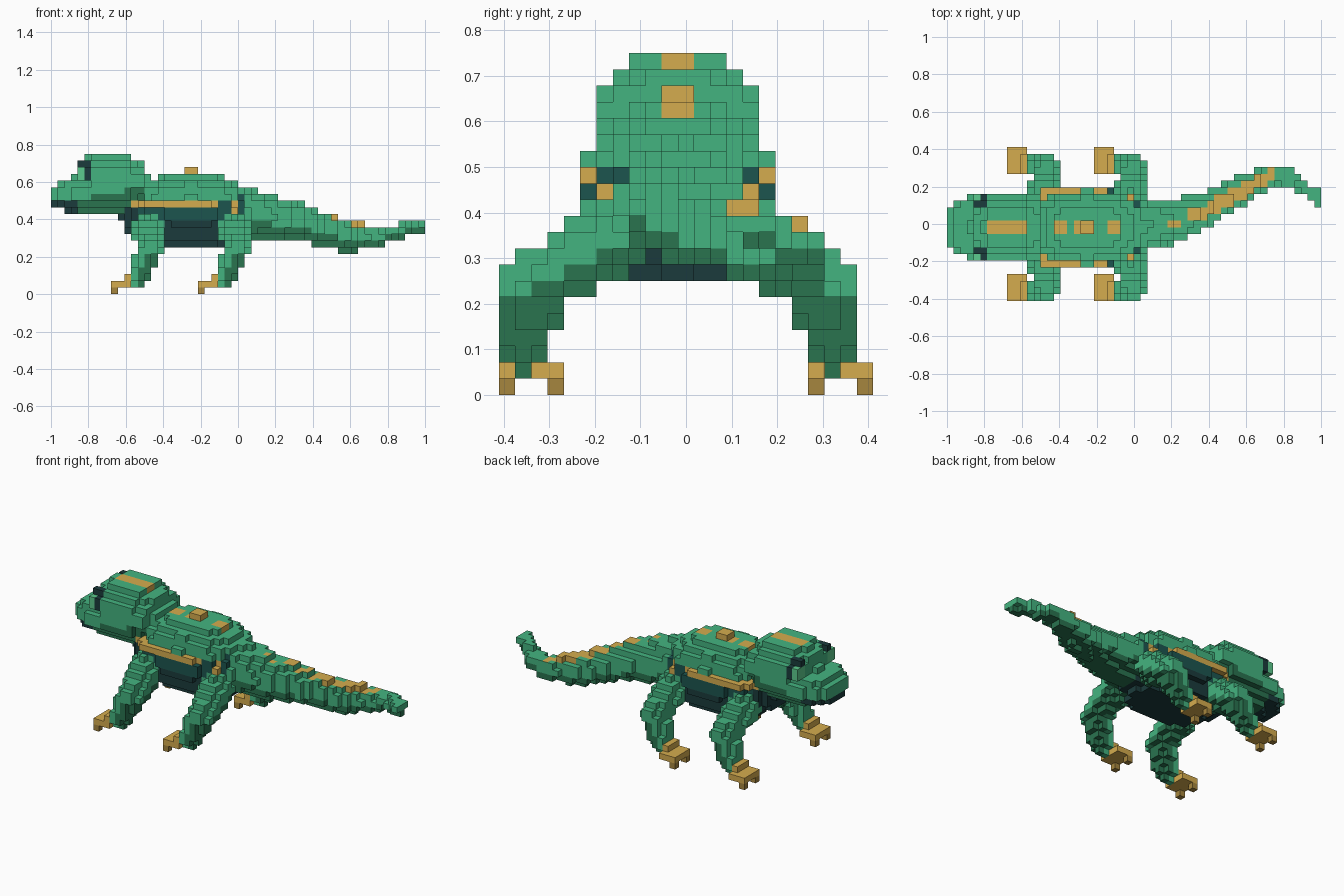
import bpy, bmesh
from mathutils import Vector

cube = bpy.data.objects.get("Cube")
if cube:
    bpy.data.objects.remove(cube)

V = 2 / 56            # block size
NX, NY, NZ = 56, 23, 21
MID = 11              # block line of the body's mirror plane


def linear(c):
    return tuple((v / 12.92 if v <= 0.04045 else ((v + 0.055) / 1.055) ** 2.4)
                 for v in (int(c[n:n + 2], 16) / 255 for n in (0, 2, 4))) + (1,)


# Palette
PALETTE = {"leaf_green": "44B480", "dark_green": "29734F", "gold": "D5AC4E",
           "dark_gold": "A6863E", "teal": "1C554F", "deep_teal": "1B3B3C",
           "bright_green": "5CCB8E"}
LEAF, DARK, GOLD, DARK_GOLD, TEAL, DEEP, BRIGHT = range(7)
mats = []
for name, code in PALETTE.items():
    m = bpy.data.materials.new(name)
    m.use_nodes = True
    m.diffuse_color = linear(code)
    m.node_tree.nodes["Principled BSDF"].inputs["Base Color"].default_value = linear(code)
    mats.append(m)

blocks = {}           # block index -> (part, colour); the first part to claim a block keeps it


def centre(i, j, k):
    return Vector((-1 + (i + .5) * V, (j + .5 - MID) * V, (k + .5) * V))


def claim(part, test):
    """Claim every free block whose centre gives a colour."""
    for i in range(NX):
        for j in range(NY):
            for k in range(NZ):
                if (i, j, k) not in blocks:
                    colour = test(centre(i, j, k))
                    if colour is not None:
                        blocks[i, j, k] = (part, colour)


def box(part, colour, xs, ys, zs):
    """Claim an inclusive range of blocks."""
    for i in range(xs[0], xs[1] + 1):
        for j in range(ys[0], ys[1] + 1):
            for k in range(zs[0], zs[1] + 1):
                blocks.setdefault((i, j, k), (part, colour))


def blob(part, c, r, rule, power=2.5):
    """Rounded mass."""
    def test(p):
        d = sum(abs((p[n] - c[n]) / r[n]) ** power for n in range(3))
        return rule(p) if d <= 1 else None
    claim(part, test)


def limb(part, points, rule):
    """Tapered chain through (x, y, z, radius) points."""
    def test(p):
        best = None
        for a, b in zip(points, points[1:]):
            pa, pb = Vector(a[:3]), Vector(b[:3])
            t = max(0, min(1, (p - pa).dot(pb - pa) / (pb - pa).length_squared))
            r = a[3] + (b[3] - a[3]) * t
            off = p - pa.lerp(pb, t)
            if off.length <= r and (best is None or off.length / r < best[0]):
                best = (off.length / r, off, r)
        return rule(p, best[1], best[2]) if best else None
    claim(part, test)


# Eyes with dark surrounds
for side in ("left", "right"):
    def flip(a, b):
        return (a, b) if side == "left" else (21 - b, 21 - a)
    box(side + "_eye", BRIGHT, (4, 4), flip(14, 15), (17, 18))
    box(side + "_eye_socket", DEEP, (4, 5), flip(14, 14), (19, 19))
    box(side + "_eye_socket", DEEP, (5, 5), flip(14, 15), (17, 18))

# Gold crest, back studs and tail ridge
box("head_crest", GOLD, (6, 11), (10, 11), (20, 20))
box("back_stud", GOLD, (20, 21), (10, 11), (18, 18))
for first, last in ((16, 17), (19, 21), (24, 25)):
    box("back_stud", GOLD, (first, last), (10, 11), (17, 17))
box("tail_ridge", GOLD, (42, 42), (14, 15), (11, 11))
for i in range(42, 47):
    j = 15 + (i - 42) // 2
    box("tail_ridge", GOLD, (i, i), (j, j + 1), (10, 10))


# Feet and legs
def leg_colour(p, o, r):
    if p.z < .4 - .5 * abs(p.y) and (o.x > -.005 or o.z < -.045):
        return DARK
    return LEAF


for end, i in (("front", 9), ("back", 22)):
    for side, j in (("right", 0), ("left", 19)):
        foot = f"{end}_{side}_foot"
        box(foot, GOLD, (i, i + 2), (j, j + 3), (1, 1))
        box(foot, GOLD, (i + 2, i + 2), (j, j + 2), (2, 2))
        for toe in (j, j + 3):
            box(foot, DARK_GOLD, (i, i), (toe, toe), (0, 0))
        s = 1 if side == "left" else -1
        x = -1 + i * V
        limb(f"{end}_{side}_leg",
             [(x + .2, s * .16, .34, .083), (x + .205, s * .315, .238, .073),
              (x + .145, s * .339, .085, .049)], leg_colour)


# Head
def head_colour(p):
    if p.x < -.86:
        return DEEP if p.z < .5 else LEAF
    top = .57 if p.x > -.6 else .535 if p.x > -.79 else .5
    return DARK if p.z < top else LEAF


blob("head", (-.68, 0, .59), (.2, .185, .165), head_colour)
blob("head", (-.55, 0, .6), (.085, .175, .085), head_colour)
blob("snout", (-.8, 0, .532), (.205, .17, .095), head_colour)

# Gold rim around the back
blob("back_rim", (-.32, 0, .482), (.24, .225, .02), lambda p: GOLD, 4)


# Body with teal underside
def body_colour(p):
    if p.z < .25:
        return None
    if p.x > 0 and .08 < abs(p.y) < .1 and .5 < p.z < .54:
        return TEAL
    if p.z > .5:
        return LEAF
    if -.04 < p.x < 0 and p.z > .43:
        return GOLD
    return TEAL if p.z > .39 and p.x > -.54 else DEEP


blob("body", (-.25, 0, .435), (.32, .205, .213), body_colour)
blob("chest", (-.5, 0, .43), (.13, .15, .13),
     lambda p: DEEP if p.z < .464 else DARK if p.z < .52 else LEAF)


# Tail with gold stripe
def tail_colour(p, o, r):
    stripe = abs(o.y) < .03 and .29 < p.x < .76
    patch = abs(p.y - .018) < .025 and .18 < p.x < .25
    if o.z > .5 * r and (stripe or patch):
        return GOLD
    return DARK if o.z < -.3 * r else LEAF


limb("tail", [(0, 0, .43, .14), (.1, .01, .42, .13), (.3, .06, .39, .107),
              (.42, .12, .355, .088), (.55, .19, .31, .083), (.65, .24, .3, .068),
              (.75, .28, .31, .052), (.84, .27, .33, .042), (.91, .21, .35, .04),
              (.985, .155, .372, .035)], tail_colour)

# Build the outer block faces of each part; the tail stripe is only on upward faces
DIRS = [Vector(d) for d in ((1, 0, 0), (-1, 0, 0), (0, 1, 0), (0, -1, 0), (0, 0, 1), (0, 0, -1))]
meshes = {}
for (i, j, k), (part, colour) in blocks.items():
    bm, cache = meshes.setdefault(part, (bmesh.new(), {}))
    for d in DIRS:
        if (i + int(d.x), j + int(d.y), k + int(d.z)) in blocks:
            continue
        u = Vector((d.y, d.z, d.x))
        w = d.cross(u)
        mid = Vector((i, j, k)) + Vector((.5, .5, .5)) + d / 2
        corners = []
        for a, b in ((-1, -1), (1, -1), (1, 1), (-1, 1)):
            q = mid + (u * a + w * b) / 2
            key = tuple(round(n) for n in q)
            if key not in cache:
                cache[key] = bm.verts.new((key[0] * V - 1, (key[1] - NY / 2) * V, key[2] * V))
            corners.append(cache[key])
        face = bm.faces.new(corners)
        side_of_stripe = part == "tail" and colour == GOLD and d.z < .5
        face.material_index = LEAF if side_of_stripe else colour

for part, (bm, cache) in meshes.items():
    mesh = bpy.data.meshes.new(part)
    used = sorted({f.material_index for f in bm.faces})
    for f in bm.faces:
        f.material_index = used.index(f.material_index)
    bm.to_mesh(mesh)
    bm.free()
    for n in used:
        mesh.materials.append(mats[n])
    bpy.context.scene.collection.objects.link(bpy.data.objects.new(part, mesh))
